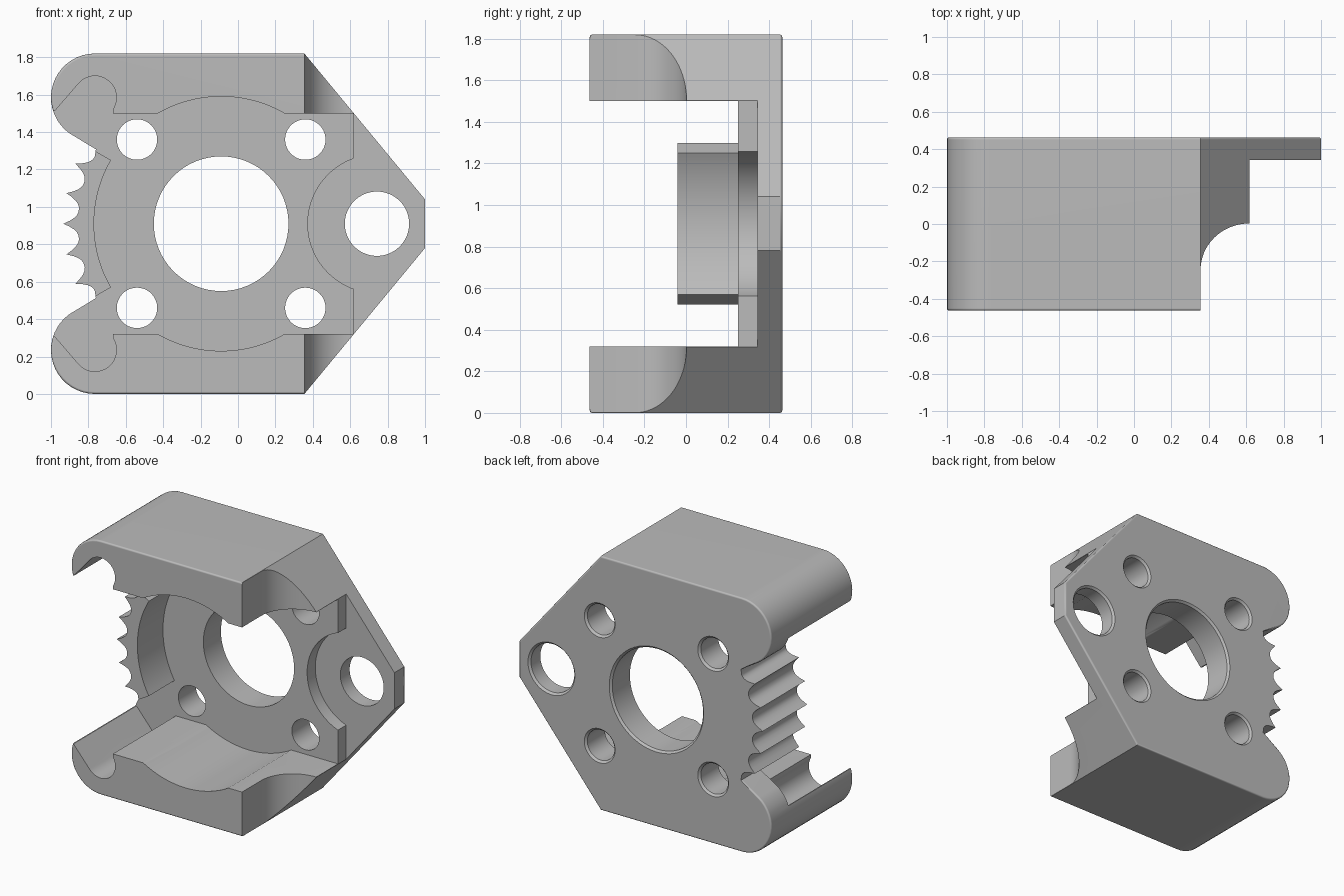
import bpy, bmesh
from math import sin, cos, pi, radians

cube = bpy.data.objects.get("Cube")
if cube:
    bpy.data.objects.remove(cube)

H = 1.82            # overall height
CX, CZ = -0.09, H / 2   # bore centre
BACK = 0.463        # half depth
FLOOR = 0.25        # front of the plate
EAR = 0.343         # front of the mounting ear
RING = 0.68         # inner radius of the toothed wall

grey = bpy.data.materials.new("machined_grey")
grey.use_nodes = True
grey.diffuse_color = (0.5, 0.5, 0.5, 1)
grey.node_tree.nodes["Principled BSDF"].inputs["Base Color"].default_value = (0.5, 0.5, 0.5, 1)


def arc(cx, cy, rx, start, end, steps, ry=None):
    ry = rx if ry is None else ry
    angles = [radians(start + (end - start) * i / steps) for i in range(steps + 1)]
    return [(cx + rx * cos(a), cy + ry * sin(a)) for a in angles]


def mirrored(points):
    """Close an upper half outline with its reflection about mid height."""
    return points + [(x, H - z) for x, z in reversed(points) if abs(z - CZ) > 1e-5]


def make_object(name, bm):
    bmesh.ops.recalc_face_normals(bm, faces=bm.faces)
    mesh = bpy.data.meshes.new(name)
    bm.to_mesh(mesh)
    bm.free()
    mesh.materials.append(grey)
    obj = bpy.data.objects.new(name, mesh)
    bpy.context.collection.objects.link(obj)
    return obj


def prism(points, low, high, upright=False):
    """Extrude a front outline along y, or a plan outline along z."""
    bm = bmesh.new()
    place = (lambda u, v, d: (u, v, d)) if upright else (lambda u, v, d: (u, d, v))
    face = bm.faces.new([bm.verts.new(place(u, v, low)) for u, v in points])
    new = bmesh.ops.extrude_face_region(bm, geom=[face])["geom"]
    verts = [g for g in new if isinstance(g, bmesh.types.BMVert)]
    bmesh.ops.translate(bm, verts=verts, vec=place(0, 0, high - low))
    return bm


def turned(cx, cz, profile, sides=64):
    """Solid of revolution about y from (y, radius) pairs."""
    bm = bmesh.new()
    rings = []
    for y, r in profile:
        rings.append([bm.verts.new((cx + r * cos(2 * pi * i / sides), y,
                                    cz + r * sin(2 * pi * i / sides))) for i in range(sides)])
    for a, b in zip(rings, rings[1:]):
        for i in range(sides):
            j = (i + 1) % sides
            bm.faces.new((a[i], a[j], b[j], b[i]))
    bm.faces.new(rings[0])
    bm.faces.new(rings[-1])
    return bm


def cut(obj, bm):
    cutter = make_object("cutter", bm)
    cutter.hide_render = True
    mod = obj.modifiers.new("cut", 'BOOLEAN')
    mod.operation = 'DIFFERENCE'
    mod.solver = 'EXACT'
    mod.object = cutter
    bpy.context.view_layer.objects.active = obj
    bpy.ops.object.modifier_apply(modifier=mod.name)
    bpy.data.objects.remove(cutter)


# Outline: pointed ear, rounded lips and five gear teeth on the left
teeth = []
PITCH, STEPS = 11.2, 10
for i in range(int(2.5 * STEPS) + 1):
    deg = PITCH * (2.5 - i / STEPS)
    phase = (deg / PITCH) % 1
    rise = abs(phase - 0.5) * 2
    r = 0.765 + 0.078 * rise ** 2.5
    teeth.append((CX - r * cos(radians(deg)), CZ + r * sin(radians(deg))))
outline = [(1, 1.04), (0.355, H)]
outline += arc(-0.765, 1.585, 0.235, 90, 235, 18)
outline += [(-0.76, 1.308)] + teeth
bm = prism(mirrored(outline), -BACK, BACK)

# Softened front and back rims, leaving the teeth crisp
def plain(v):
    return abs(v.co.z - CZ) > 0.39 or v.co.x > 0
rim = [e for e in bm.edges
       if abs(e.verts[0].co.y - e.verts[1].co.y) < 1e-5 and all(plain(v) for v in e.verts)]
bmesh.ops.recalc_face_normals(bm, faces=bm.faces)
bmesh.ops.bevel(bm, geom=rim, offset=0.012, segments=3, profile=0.5,
                affect='EDGES', clamp_overlap=True)
housing = make_object("gear_housing", bm)

# Opening between the two walls, with hooked grooves at the left
lip = [(1.3, 1.5)]
lip += arc(CX, CZ, RING, 60.2, 119.8, 24)
lip += [(-0.668, 1.5)]
lip += arc(-0.765, 1.585, 0.115, -30, 140, 20)
lip += [(-0.98, 1.512), (-1.06, 1.508)]
cut(housing, prism(mirrored(lip), -1, -0.04))

# Deeper pocket down to the plate, sparing the toothed wall
half_ring = [(CX + x, CZ + z) for x, z in arc(0, 0, RING, 150, 180, 14)]
pocket = lip + [(-1.06, CZ + (1.06 + CX) * sin(pi / 6) / cos(pi / 6))] + half_ring
cut(housing, prism(mirrored(pocket), -1, FLOOR))

# Scooped wall ends and the thin ear
scoop = [(0.356, -1)]
scoop += arc(0.618, -0.245, 0.262, 180, 90, 20, ry=0.248)
scoop += [(0.618, EAR), (1.3, EAR), (1.3, -1)]
cut(housing, prism(scoop, -1, 3, upright=True))
cut(housing, turned(0.743, CZ, [(-1, 0.37), (EAR, 0.37)], 96))

# Bore, four screw holes and the ear hole, with eased back edges
holes = [(CX, CZ, 0.36), (0.743, CZ, 0.172)]
holes += [(CX + sx * 0.45, CZ + sz * 0.45, 0.108) for sx in (-1, 1) for sz in (-1, 1)]
for x, z, r in holes:
    cut(housing, turned(x, z, [(-1, r), (BACK - 0.014, r),
                               (BACK + 0.006, r + 0.02), (1, r + 0.02)]))

# Smooth curved walls, crisp corners
bpy.ops.object.select_all(action='DESELECT')
housing.select_set(True)
bpy.context.view_layer.objects.active = housing
bpy.ops.object.shade_smooth_by_angle(angle=radians(32))
weighted = housing.modifiers.new("even_normals", 'WEIGHTED_NORMAL')
weighted.keep_sharp = True
